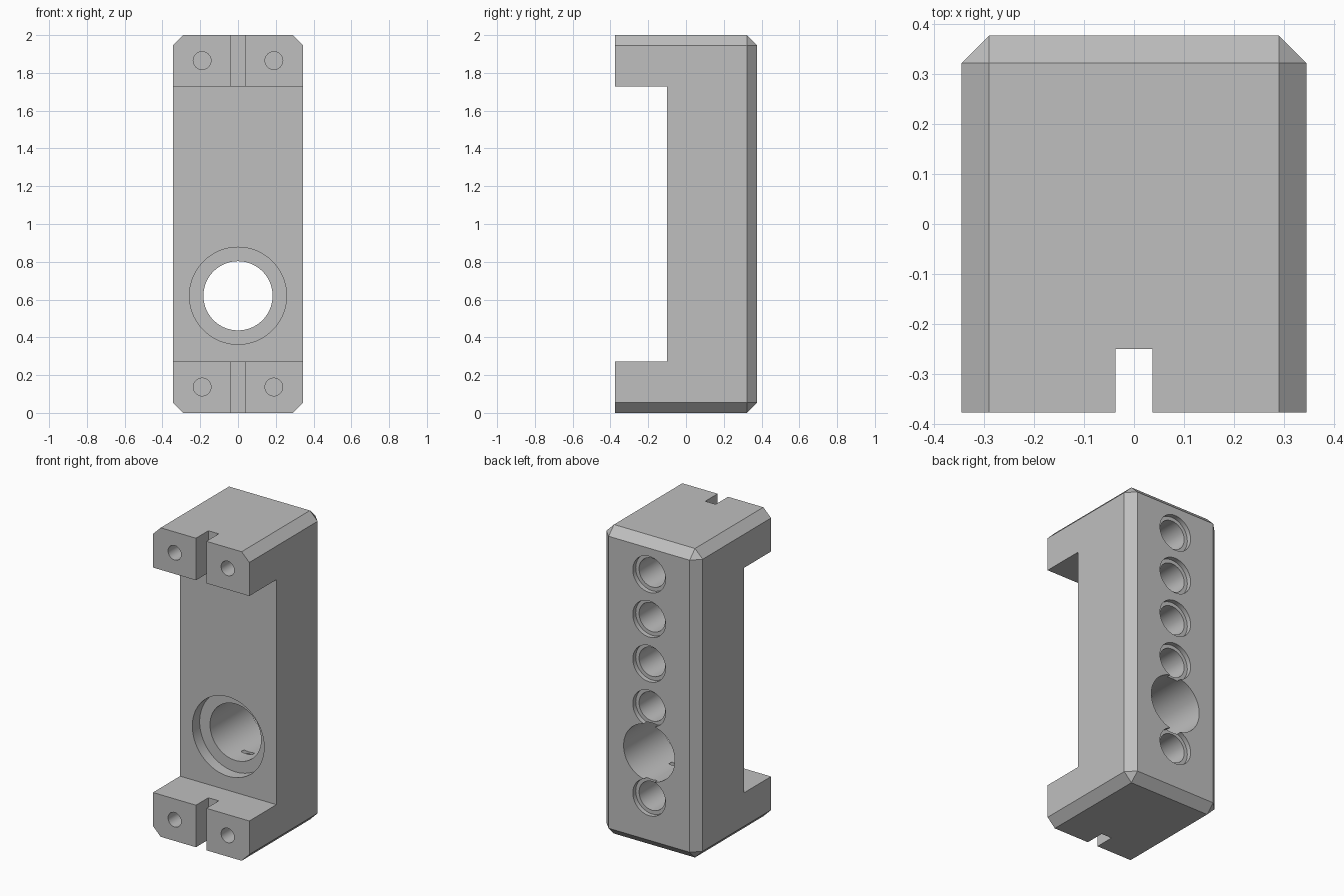
import bpy, bmesh, math
from mathutils import Matrix, Vector

if "Cube" in bpy.data.objects:
    bpy.data.objects.remove(bpy.data.objects["Cube"], do_unlink=True)

HALF_W, HALF_D, HEIGHT, CHAMFER = 0.345, 0.377, 2.0, 0.055
STEP_Y = -0.1            # front of the recessed web
ARM = 0.272              # height of each end arm
BORE_Z, PITCH = 0.62, 0.289

grey = bpy.data.materials.new("plain grey")
grey.use_nodes = True
COLOUR = (0.52, 0.52, 0.52, 1)
grey.diffuse_color = COLOUR
grey.node_tree.nodes["Principled BSDF"].inputs["Base Color"].default_value = COLOUR


def add_object(name, bm):
    mesh = bpy.data.meshes.new(name)
    bm.to_mesh(mesh)
    bm.free()
    mesh.materials.append(grey)
    obj = bpy.data.objects.new(name, mesh)
    bpy.context.collection.objects.link(obj)
    return obj


def box_mesh(low, high):
    low, high = Vector(low), Vector(high)
    bm = bmesh.new()
    bmesh.ops.create_cube(bm, size=1, matrix=Matrix.Translation((low + high) / 2)
                          @ Matrix.Diagonal((high - low).to_4d()))
    return bm


def cut(cutter_mesh):
    """Subtract a mesh from the body."""
    cutter = add_object("cutter", cutter_mesh)
    cutter.hide_render = True
    mod = body.modifiers.new("cut", "BOOLEAN")
    mod.operation, mod.solver, mod.object = "DIFFERENCE", "EXACT", cutter
    bpy.context.view_layer.objects.active = body
    bpy.ops.object.modifier_apply(modifier=mod.name)
    bpy.data.objects.remove(cutter, do_unlink=True)


def drill(x, z, radius, y0, y1, sides=64):
    """Round hole along y."""
    bm = bmesh.new()
    bmesh.ops.create_cone(bm, cap_ends=True, segments=sides, radius1=radius,
                          radius2=radius, depth=y1 - y0,
                          matrix=Matrix.Translation((x, (y0 + y1) / 2, z))
                          @ Matrix.Rotation(math.pi / 2, 4, "X"))
    cut(bm)


# Block, chamfered on the back edges and the edges running front to back
bm = box_mesh((-HALF_W, -HALF_D, 0), (HALF_W, HALF_D, HEIGHT))
edges = [e for e in bm.edges if max(v.co.y for v in e.verts) > 0]
bmesh.ops.bevel(bm, geom=edges, offset=CHAMFER, segments=1, affect="EDGES")
body = add_object("bracket_body", bm)

# Open recess between the end arms
cut(box_mesh((-1, -1, ARM), (1, STEP_Y, HEIGHT - ARM)))

# Centre slot and two screw holes in each arm
for low, high, z in ((-0.1, 0.4, 0.137), (1.6, 2.1, 1.865)):
    cut(box_mesh((-0.037, -1, low), (0.037, -0.25, high)))
    for x in (-0.19, 0.19):
        drill(x, z, 0.047, -0.5, -0.02, 32)

# Main bore with a front counterbore
drill(0, BORE_Z, 0.257, -0.3, STEP_Y + 0.075, 96)
drill(0, BORE_Z, 0.183, -0.3, 0.6, 96)

# Pin holes in the back, widened at the mouth and at the blind end
for i in (-1, 1, 2, 3, 4):
    z = BORE_Z + i * PITCH
    end = HALF_D - PITCH
    drill(0, z, 0.093, end + 0.01, 0.5)
    drill(0, z, 0.117, HALF_D - 0.03, 0.5)
    drill(0, z, 0.117, end, end + 0.03)

# Smooth bores, crisp edges
bpy.ops.object.select_all(action="DESELECT")
body.select_set(True)
bpy.context.view_layer.objects.active = body
bpy.ops.object.shade_smooth_by_angle(angle=math.radians(30))
